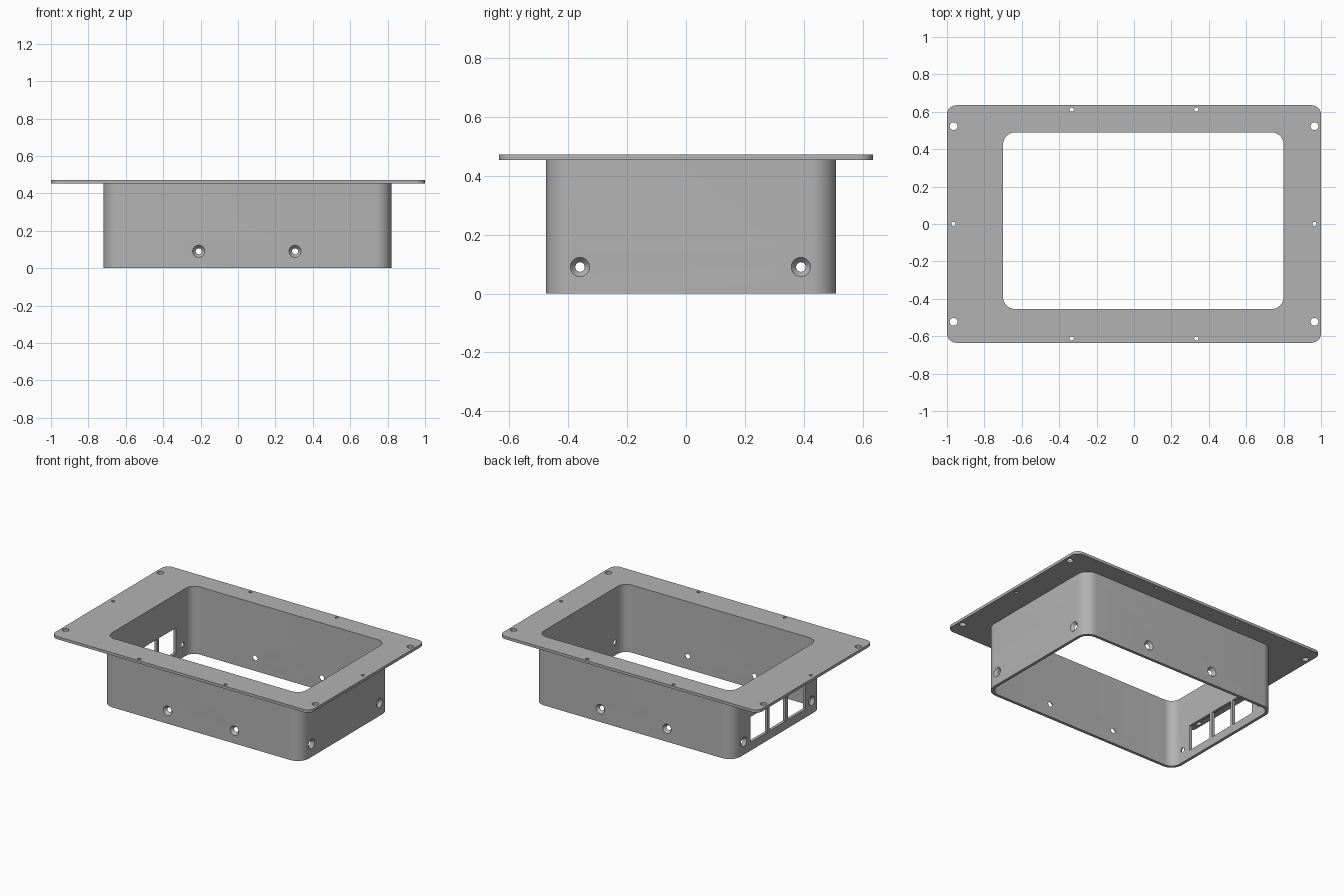
import bpy, bmesh
from math import cos, sin, pi, radians
from mathutils import Matrix, Vector

if "Cube" in bpy.data.objects:
    bpy.data.objects.remove(bpy.data.objects["Cube"], do_unlink=True)

grey = bpy.data.materials.new("plain grey")
grey.use_nodes = True
grey.diffuse_color = (0.45, 0.45, 0.45, 1)
grey.node_tree.nodes["Principled BSDF"].inputs["Base Color"].default_value = grey.diffuse_color

TOP, FLANGE_Z, WALL = 0.472, 0.453, 0.02
X0, X1, Y0, Y1 = -0.72, 0.82, -0.475, 0.51      # outside of the box walls


def make_object(name, bm):
    bmesh.ops.recalc_face_normals(bm, faces=bm.faces)
    mesh = bpy.data.meshes.new(name)
    bm.to_mesh(mesh)
    bm.free()
    mesh.materials.append(grey)
    obj = bpy.data.objects.new(name, mesh)
    bpy.context.collection.objects.link(obj)
    return obj


def rounded_slab(name, x0, x1, y0, y1, z0, z1, r, steps=10):
    """Upright prism with rounded vertical corners."""
    bm = bmesh.new()
    corners = [(x1 - r, y1 - r), (x0 + r, y1 - r), (x0 + r, y0 + r), (x1 - r, y0 + r)]
    ring = []
    for i, (cx, cy) in enumerate(corners):
        for k in range(steps + 1):
            a = pi / 2 * (i + k / steps)
            ring.append(bm.verts.new((cx + r * cos(a), cy + r * sin(a), z0)))
    base = bm.faces.new(ring)
    new = bmesh.ops.extrude_face_region(bm, geom=[base])["geom"]
    bmesh.ops.translate(bm, vec=(0, 0, z1 - z0),
                        verts=[g for g in new if isinstance(g, bmesh.types.BMVert)])
    return make_object(name, bm)


def add_cone(bm, centre, axis, r_back, r_front, depth):
    """Cone frustum centred on a point, its front end towards the axis."""
    turn = Vector(axis).to_track_quat("Z", "Y").to_matrix().to_4x4()
    bmesh.ops.create_cone(bm, cap_ends=True, segments=32, radius1=r_back, radius2=r_front,
                          depth=depth, matrix=Matrix.Translation(centre) @ turn)


def combine(target, tool, operation):
    """Apply a boolean and remove the tool."""
    tool.hide_render = True
    mod = target.modifiers.new(operation, "BOOLEAN")
    mod.object, mod.operation, mod.solver = tool, operation, "EXACT"
    bpy.context.view_layer.update()
    graph = bpy.context.evaluated_depsgraph_get()
    mesh = bpy.data.meshes.new_from_object(target.evaluated_get(graph))
    target.modifiers.clear()
    target.data = mesh
    bpy.data.objects.remove(tool, do_unlink=True)


# Box walls joined to the mounting flange, open right through
housing = rounded_slab("flanged_housing", X0, X1, Y0, Y1, 0, TOP - 0.01, 0.085)
flange = rounded_slab("mounting_flange", -1, 1, -0.635, 0.635, FLANGE_Z, TOP, 0.05)
combine(housing, flange, "UNION")
opening = rounded_slab("opening_cutter", X0 + WALL, X1 - WALL, Y0 + WALL, Y1 - WALL,
                       -0.1, TOP + 0.1, 0.065)
combine(housing, opening, "DIFFERENCE")

# Screw holes through the flange: large near the corners, small between
holes = bmesh.new()
mid = (TOP + FLANGE_Z) / 2
for sx in (-1, 1):
    add_cone(holes, (sx * 0.965, 0, mid), (0, 0, 1), 0.011, 0.011, 0.1)
    for sy in (-1, 1):
        add_cone(holes, (sx * 0.965, sy * 0.523, mid), (0, 0, 1), 0.021, 0.021, 0.1)
        add_cone(holes, (sx * 0.333, sy * 0.612, mid), (0, 0, 1), 0.011, 0.011, 0.1)
combine(housing, make_object("flange_hole_cutter", holes), "DIFFERENCE")

# Countersunk holes through all four walls, narrowing inwards
sinks = bmesh.new()
spots = [((x, y, 0.09), (0, s, 0)) for x in (-0.21, 0.305) for y, s in ((Y0, -1), (Y1, 1))]
spots += [((x, y, 0.09), (s, 0, 0)) for y in (-0.36, 0.39) for x, s in ((X0, -1), (X1, 1))]
for point, axis in spots:
    out = Vector(axis)
    centre = Vector(point) - out * WALL / 2
    add_cone(sinks, centre, axis, 0.008, 0.041, WALL * 2)
combine(housing, make_object("countersink_cutter", sinks), "DIFFERENCE")

# Three connector windows in the right-hand wall
windows = bmesh.new()
for y0, y1 in ((-0.29, -0.095), (-0.07, 0.108), (0.13, 0.317)):
    size = Matrix.Diagonal((0.1, y1 - y0, 0.178, 1))
    bmesh.ops.create_cube(windows, size=1,
                          matrix=Matrix.Translation((X0 + WALL / 2, (y0 + y1) / 2, 0.147)) @ size)
combine(housing, make_object("window_cutter", windows), "DIFFERENCE")

# Smooth rounded corners, sharp edges elsewhere
for other in bpy.context.selected_objects:
    other.select_set(False)
housing.select_set(True)
bpy.context.view_layer.objects.active = housing
bpy.ops.object.shade_smooth_by_angle(angle=radians(30))
